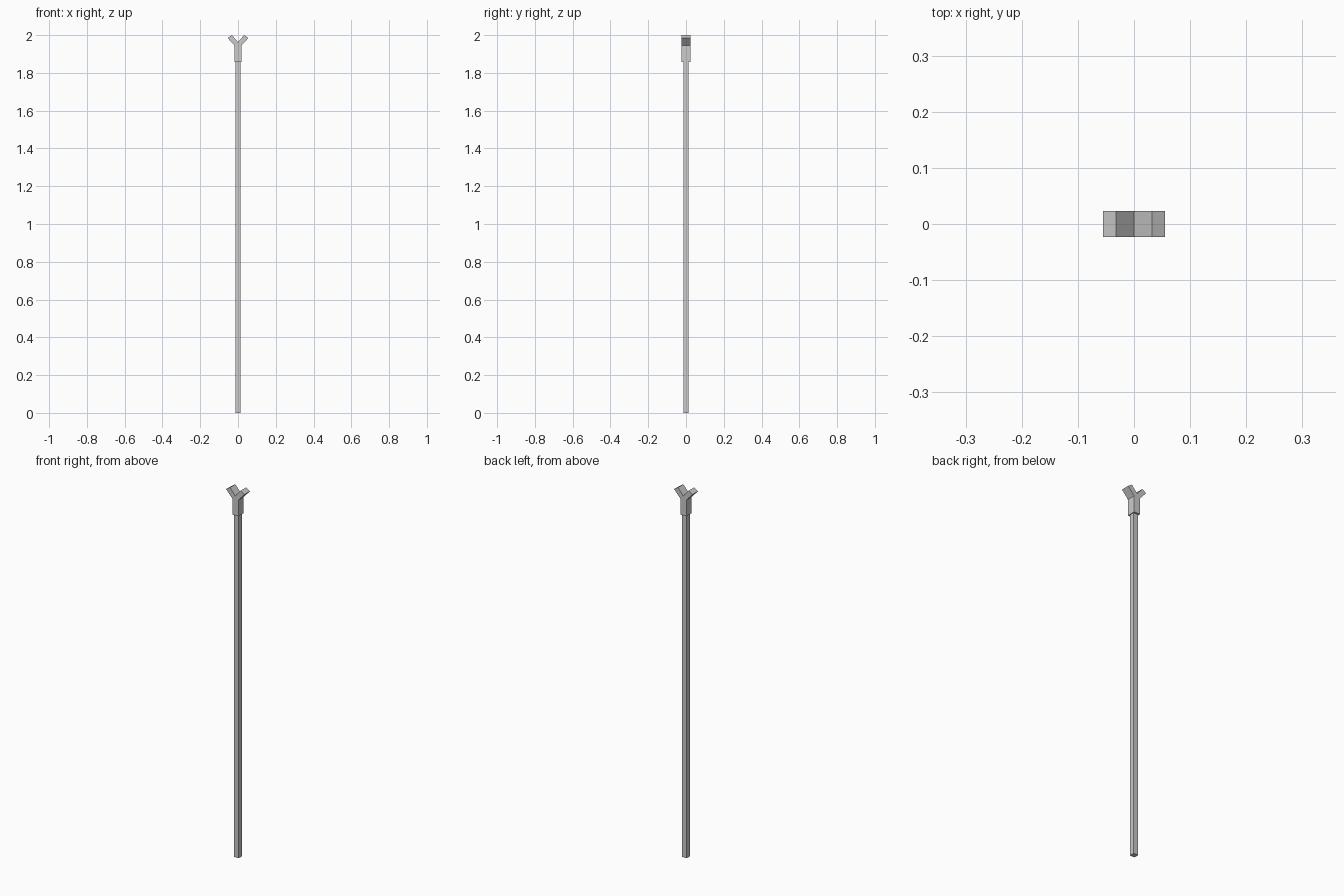
import bpy, bmesh

if "Cube" in bpy.data.objects:
    bpy.data.objects.remove(bpy.data.objects["Cube"])


def extrude_profile(name, pts, depth):
    """Extrude an x-z outline symmetrically along y."""
    bm = bmesh.new()
    face = bm.faces.new([bm.verts.new((x, -depth / 2, z)) for x, z in pts])
    new = bmesh.ops.extrude_face_region(bm, geom=[face])["geom"]
    moved = [v for v in new if isinstance(v, bmesh.types.BMVert)]
    bmesh.ops.translate(bm, verts=moved, vec=(0, depth, 0))
    bmesh.ops.recalc_face_normals(bm, faces=bm.faces)
    mesh = bpy.data.meshes.new(name)
    bm.to_mesh(mesh)
    bm.free()
    obj = bpy.data.objects.new(name, mesh)
    bpy.context.collection.objects.link(obj)
    return obj


# Long square shaft
r = 0.014
extrude_profile("shaft", [(-r, 0), (r, 0), (r, 1.87), (-r, 1.87)], 2 * r)

# Forked head: right half outline, mirrored around the notch
right = [(0.018, 1.857), (0.018, 1.944), (0.055, 1.985), (0.032, 2.0)]
notch = [(0, 1.963)]
left = [(-x, z) for x, z in reversed(right)]
extrude_profile("forked_head", right + notch + left, 0.046)
